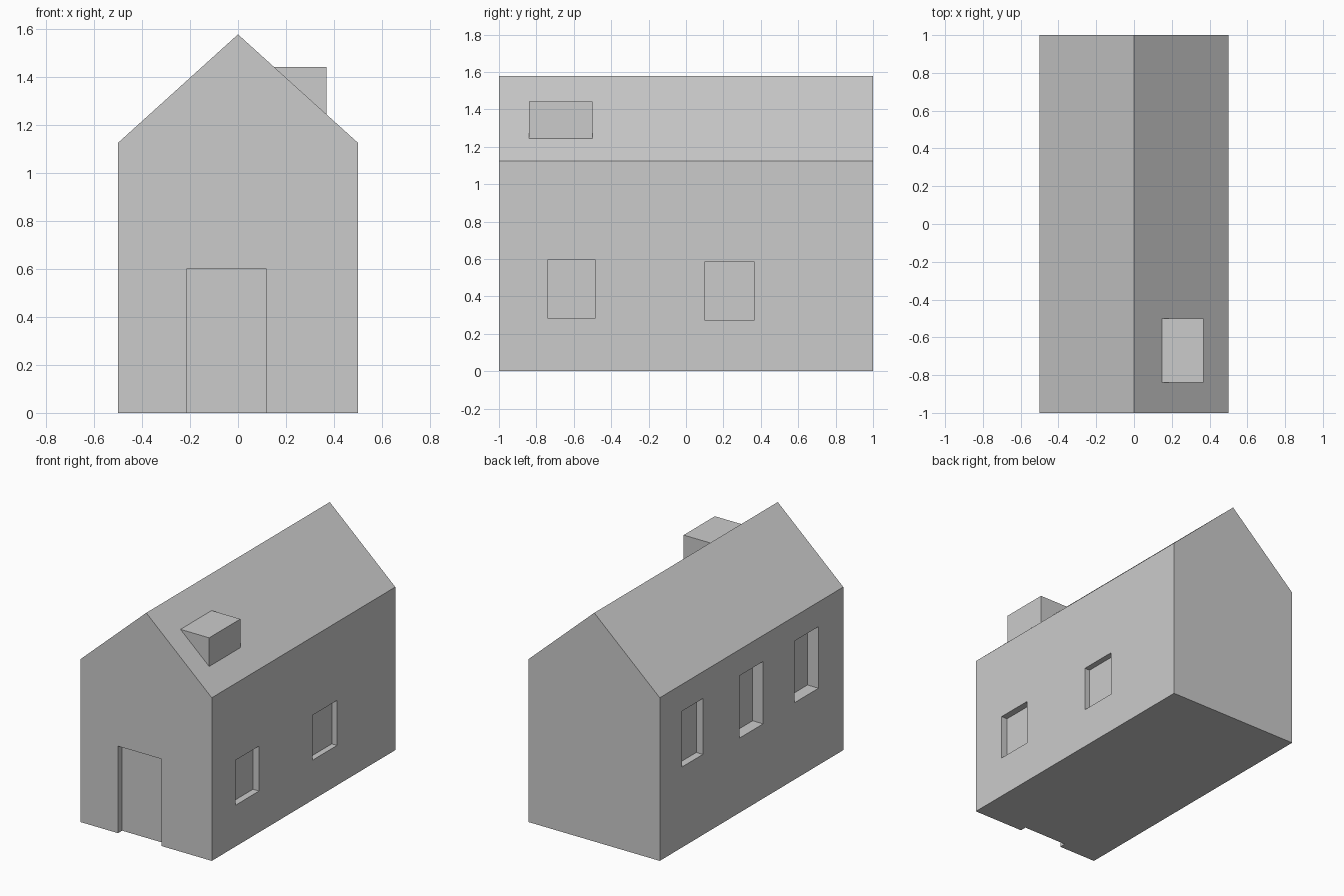
import bpy
import bmesh

cube = bpy.data.objects.get("Cube")
if cube:
    bpy.data.objects.remove(cube, do_unlink=True)

grey = bpy.data.materials.new("plain grey")
grey.use_nodes = True
colour = (0.6, 0.6, 0.6, 1)
grey.diffuse_color = colour
grey.node_tree.nodes["Principled BSDF"].inputs["Base Color"].default_value = colour


def prism(name, profile, y0, y1):
    """Extrude an x-z outline from y0 to y1."""
    bm = bmesh.new()
    face = bm.faces.new([bm.verts.new((x, y0, z)) for x, z in profile])
    result = bmesh.ops.extrude_face_region(bm, geom=[face])
    moved = [v for v in result["geom"] if isinstance(v, bmesh.types.BMVert)]
    bmesh.ops.translate(bm, vec=(0, y1 - y0, 0), verts=moved)
    bmesh.ops.recalc_face_normals(bm, faces=bm.faces)
    mesh = bpy.data.meshes.new(name)
    bm.to_mesh(mesh)
    bm.free()
    mesh.materials.append(grey)
    obj = bpy.data.objects.new(name, mesh)
    bpy.context.collection.objects.link(obj)
    return obj


def box(name, x0, x1, y0, y1, z0, z1):
    return prism(name, [(x0, z0), (x1, z0), (x1, z1), (x0, z1)], y0, y1)


def cut(target, cutter):
    """Subtract the cutter, then remove it."""
    cutter.hide_render = True
    mod = target.modifiers.new("recess", 'BOOLEAN')
    mod.operation = 'DIFFERENCE'
    mod.solver = 'EXACT'
    mod.object = cutter
    with bpy.context.temp_override(object=target, active_object=target):
        bpy.ops.object.modifier_apply(modifier=mod.name)
    bpy.data.objects.remove(cutter, do_unlink=True)


# Gabled house body
eave, ridge = 1.125, 1.577
house = prism("house_body", [(-0.5, 0), (0.5, 0), (0.5, eave), (0, ridge), (-0.5, eave)], -1, 1)

# Door recess, open at the ground
cut(house, box("door_cutter", -0.215, 0.118, -1.2, -0.955, -0.2, 0.6))

# Window recesses: side, y range, z range, depth
windows = [
    (1, -0.74, -0.485, 0.285, 0.595, 0.046),
    (1, 0.1, 0.365, 0.275, 0.585, 0.04),
    (-1, 0.53, 0.76, 0.555, 0.94, 0.05),
    (-1, -0.126, 0.131, 0.515, 0.945, 0.08),
    (-1, -0.73, -0.47, 0.53, 0.955, 0.084),
]
for side, y0, y1, z0, z1, depth in windows:
    xs = sorted((side * (0.5 - depth), side * 0.7))
    cut(house, box("window_cutter", *xs, y0, y1, z0, z1))

# Chimney, its base following the roof slope just below the surface
def roof(x):
    return ridge - (ridge - eave) * x / 0.5 - 0.005


left, right, top = 0.148, 0.368, 1.442
prism("chimney", [(left, roof(left)), (right, roof(right)), (right, top), (left, top)], -0.84, -0.5)
